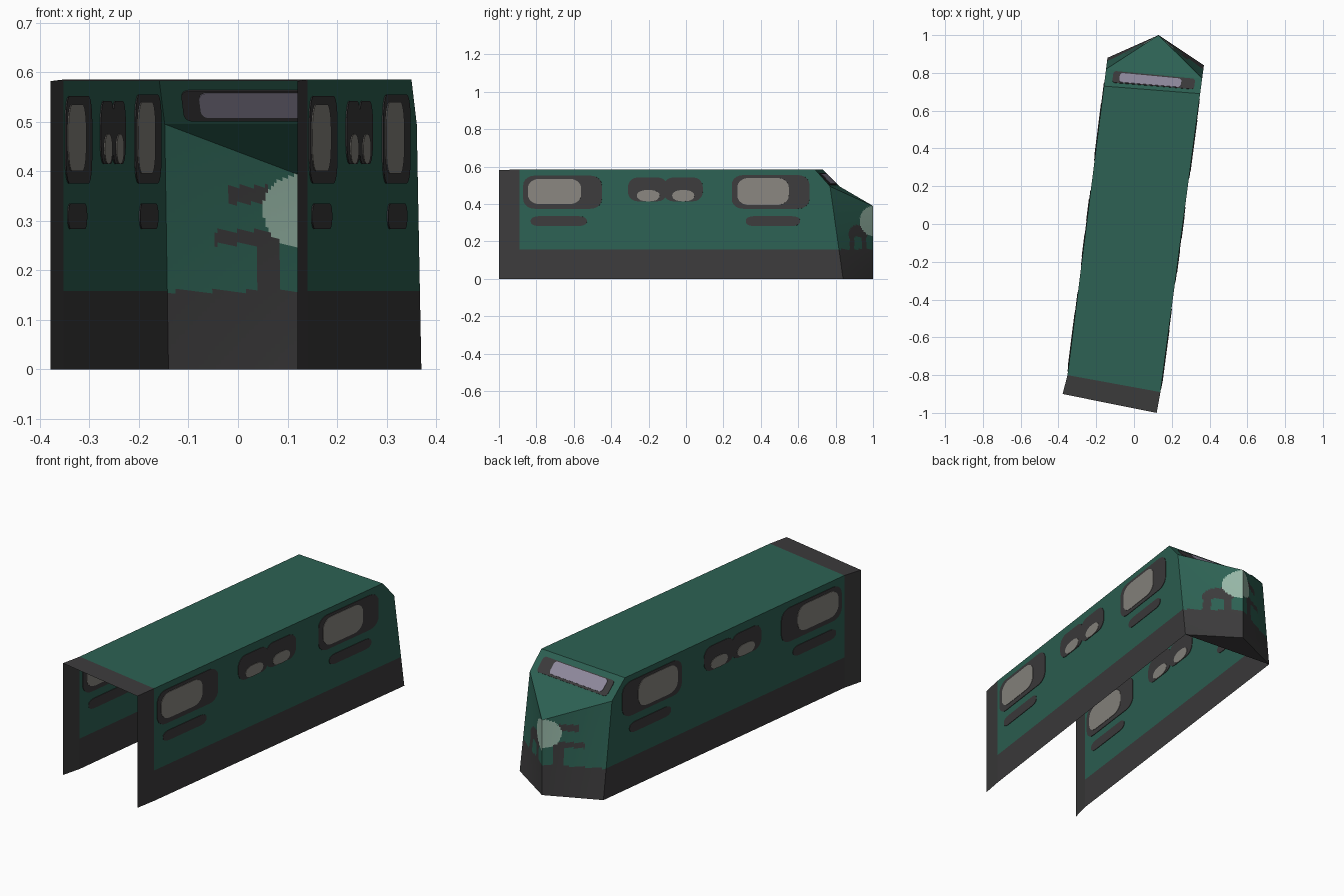
import bpy, bmesh, math
from mathutils import Vector

if "Cube" in bpy.data.objects:
    bpy.data.objects.remove(bpy.data.objects["Cube"])

def mat(name, rgb):
    m = bpy.data.materials.new(name)
    lin = [((c / 255 + 0.055) / 1.055) ** 2.4 for c in rgb]
    m.diffuse_color = (*lin, 1)
    m.use_nodes = True
    m.node_tree.nodes["Principled BSDF"].inputs["Base Color"].default_value = m.diffuse_color
    return m

GREEN = mat("dark_green", (45, 97, 83))
CHAR = mat("charcoal", (60, 59, 60))
GLASS = mat("grey_glass", (137, 134, 128))
LILAC = mat("lilac_glass", (144, 138, 158))
PALE = mat("pale_green", (150, 182, 166))

def finish(name, bm, mats):
    me = bpy.data.meshes.new(name)
    bm.to_mesh(me)
    bm.free()
    for m in mats:
        me.materials.append(m)
    ob = bpy.data.objects.new(name, me)
    bpy.context.collection.objects.link(ob)
    return ob

# The body runs at a slight angle, so each wall is a slanted line in plan
def R(y, z):
    return Vector((0.14 + 0.133 * (y + 0.89), y, z))

def L(y, z):
    return Vector((-0.352 + 0.126 * (y + 0.80), y, z))

TOP, SILL, BAND = 0.585, 0.495, 0.158
tip_top, tip_low = Vector((0.13, 1.0, 0.39)), Vector((0.13, 1.0, 0))
r_roof, r_sill, r_base = R(0.69, TOP), R(0.77, SILL), R(0.84, 0)
l_roof, l_sill, l_base = L(0.73, TOP), L(0.82, SILL), L(0.88, 0)
r_kink, l_kink = R(-0.89, 0), L(-0.80, 0)
r_end, l_end = Vector((0.12, -1.0, 0)), Vector((-0.378, -0.90, 0))
up, up_end = Vector((0, 0, TOP)), Vector((0, 0, TOP - 0.003))

def sheet(name, polys, rule):
    """Open sheet body, cut at the band height and coloured by rule."""
    bm = bmesh.new()
    for p in polys:
        bm.faces.new([bm.verts.new(v) for v in p])
    bmesh.ops.remove_doubles(bm, verts=bm.verts, dist=1e-4)
    bmesh.ops.bisect_plane(bm, geom=bm.verts[:] + bm.edges[:] + bm.faces[:],
                           plane_co=(0, 0, BAND), plane_no=(0, 0, 1))
    for f in bm.faces:
        f.material_index = rule(f.calc_center_median())
    return finish(name, bm, [GREEN, CHAR])

# Main body: walls, roof, windscreen panel and hood
sheet("body_shell", [
    [r_kink, r_base, r_sill, r_roof, r_kink + up],
    [l_base, l_kink, l_kink + up, l_roof, l_sill],
    [r_kink + up, r_roof, l_roof, l_kink + up],
    [r_roof, r_sill, l_sill, l_roof],
    [r_sill, tip_top, l_sill],
], lambda c: 1 if c.z < BAND else 0)

# Dark open rear section and the floor under the nose
sheet("rear_section", [
    [r_end, r_kink, r_kink + up, r_end + up_end],
    [l_kink, l_end, l_end + up_end, l_kink + up],
    [r_end + up_end, r_kink + up, l_kink + up, l_end + up_end],
], lambda c: 1)
sheet("nose_floor", [[r_base, l_base, tip_low]], lambda c: 1)

def nose_side(name, low0, top0, rule, flip):
    """Nose cheek as a fine grid, coloured by rule."""
    n = 48
    bm = bmesh.new()
    g = []
    for i in range(n + 1):
        a, b = low0.lerp(tip_low, i / n), top0.lerp(tip_top, i / n)
        g.append([bm.verts.new(a.lerp(b, j / n)) for j in range(n + 1)])
    for i in range(n):
        for j in range(n):
            q = [g[i][j], g[i + 1][j], g[i + 1][j + 1], g[i][j + 1]]
            f = bm.faces.new(q[::-1] if flip else q)
            f.material_index = rule(f.calc_center_median())
    return finish(name, bm, [GREEN, CHAR, PALE])

def right_rule(c):
    if c.z < BAND:
        return 1
    if math.hypot((c.y - 1.0) / 0.07, (c.z - 0.31) / 0.08) < 1:
        return 2
    arch = math.hypot((c.y - 0.92) / 0.05, (c.z - 0.24) / 0.05) < 1
    legs = 0.02 < abs(c.y - 0.92) < 0.045 and c.z < 0.24
    hole = abs(c.y - 0.92) < 0.02 and c.z < 0.225
    return 1 if (arch or legs) and not hole else 0

def left_rule(c):
    if c.z < BAND:
        return 1
    if math.hypot((c.x - 0.13) / 0.08, (c.z - 0.32) / 0.075) < 1:
        return 2
    bar = -0.02 < c.x < 0.06 and 0.335 < c.z < 0.37
    arm = -0.05 < c.x < 0.07 and 0.252 < c.z < 0.28
    leg = 0.04 < c.x < 0.085 and c.z < 0.27
    return 1 if bar or arm or leg else 0

nose_side("nose_right", r_base, r_sill, right_rule, False)
nose_side("nose_left", l_base, l_sill, left_rule, True)

def rounded(a0, a1, b0, b1, ra, rb, seg=5):
    """Rounded rectangle outline."""
    pts = []
    for k, (a, b) in enumerate([(a1 - ra, b1 - rb), (a0 + ra, b1 - rb),
                                (a0 + ra, b0 + rb), (a1 - ra, b0 + rb)]):
        for s in range(seg + 1):
            t = math.pi / 2 * (k + s / seg)
            pts.append((a + ra * math.cos(t), b + rb * math.sin(t)))
    return pts

def plate(name, outlines, place, normal, half, material):
    """Thin plates straddling a wall, so they show on both sides."""
    bm = bmesh.new()
    off = normal.normalized() * half
    for o in outlines:
        p = [place(*q) for q in o]
        a = [bm.verts.new(v + off) for v in p]
        b = [bm.verts.new(v - off) for v in p]
        bm.faces.new(a)
        bm.faces.new(b[::-1])
        for i in range(len(p)):
            j = (i + 1) % len(p)
            bm.faces.new([a[i], b[i], b[j], a[j]])
    bmesh.ops.recalc_face_normals(bm, faces=bm.faces)
    return finish(name, bm, [material])

# Side windows with dark surrounds, and vents below them
surrounds = [(-0.87, -0.45, 0.375, 0.552, 0.06, 0.05),
             (-0.31, -0.10, 0.415, 0.542, 0.05, 0.05),
             (-0.12, 0.09, 0.415, 0.542, 0.05, 0.05),
             (0.245, 0.66, 0.375, 0.555, 0.06, 0.05)]
vents = [(-0.83, -0.53, 0.283, 0.335, 0.04, 0.022),
         (0.32, 0.61, 0.283, 0.335, 0.04, 0.022)]
panes = [(-0.845, -0.56, 0.40, 0.535, 0.06, 0.05),
         (-0.262, -0.14, 0.415, 0.475, 0.05, 0.028),
         (-0.073, 0.045, 0.415, 0.475, 0.05, 0.028),
         (0.275, 0.55, 0.395, 0.54, 0.06, 0.05)]
for side, place, nrm in (
        ("right", R, Vector((1, -0.133, 0))),
        ("left", lambda y, z: L(y + 0.09, z), Vector((-1, 0.126, 0)))):
    plate(side + "_window_surrounds", [rounded(*s) for s in surrounds], place, nrm, 0.0025, CHAR)
    plate(side + "_vents", [rounded(*s) for s in vents], place, nrm, 0.0025, CHAR)
    plate(side + "_windows", [rounded(*s) for s in panes], place, nrm, 0.0045, GLASS)

# Windscreen on the sloping front panel
def screen(u, v):
    return l_sill.lerp(r_sill, u).lerp(l_roof.lerp(r_roof, u), v)

s_nrm = (r_sill - l_sill).cross(l_roof - l_sill)
plate("windscreen_surround", [rounded(0.08, 0.93, 0.08, 0.76, 0.03, 0.15)], screen, s_nrm, 0.0025, CHAR)
plate("windscreen", [rounded(0.15, 0.79, 0.17, 0.72, 0.03, 0.15)], screen, s_nrm, 0.0045, LILAC)
